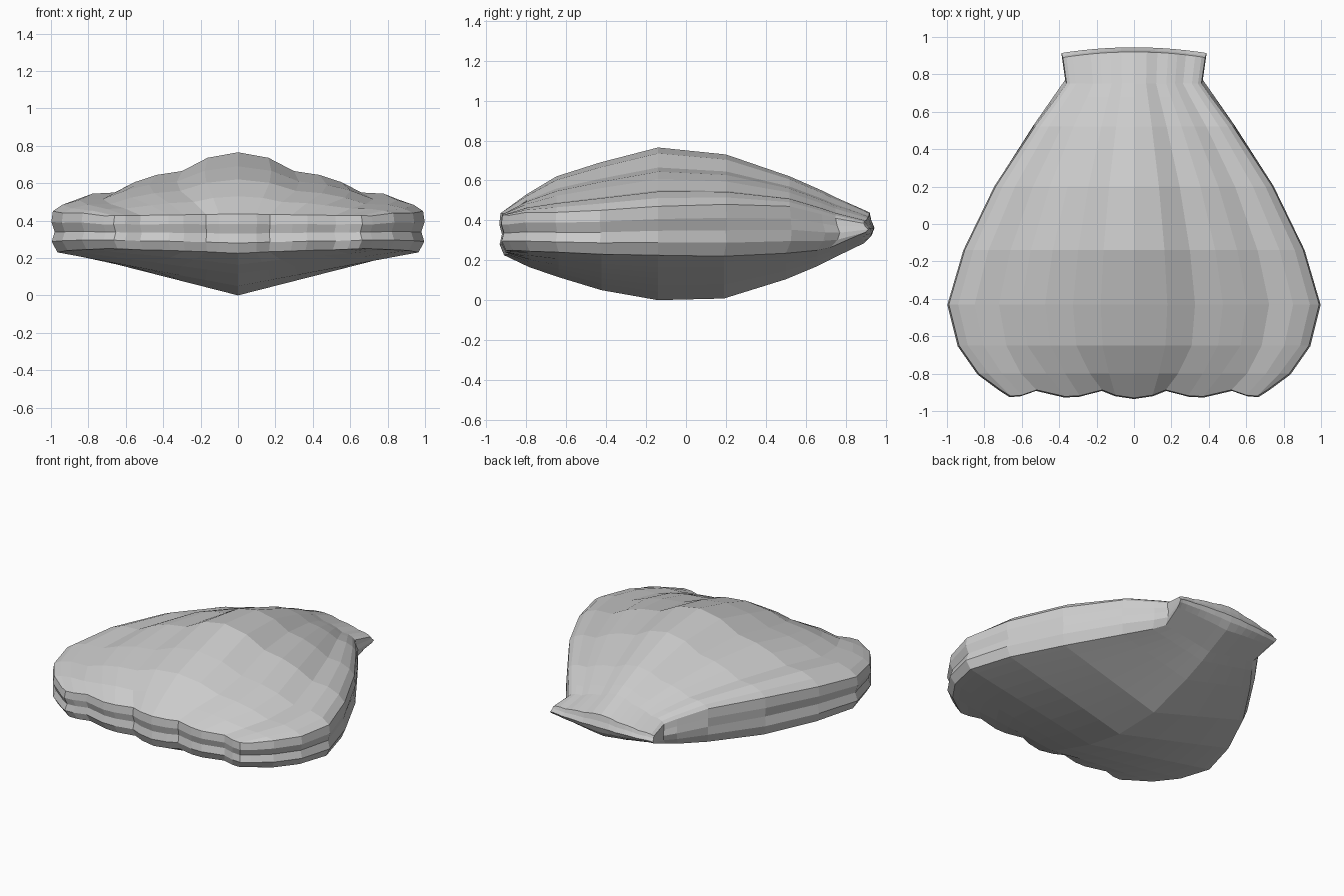
import bpy
import bmesh
from mathutils import Vector

cube = bpy.data.objects.get("Cube")
if cube:
    bpy.data.objects.remove(cube, do_unlink=True)

# Stations from front to hinge: y, half width, crown z, keel z, upper rim z, lower rim z
STATIONS = [
    (-0.90, 0.71, 0.435, 0.225, 0.425, 0.25),
    (-0.80, 0.83, 0.53, 0.165, 0.44, 0.245),
    (-0.65, 0.935, 0.62, 0.115, 0.44, 0.24),
    (-0.43, 0.99, 0.69, 0.05, 0.45, 0.23),
    (-0.14, 0.905, 0.765, 0.0, 0.47, 0.225),
    (0.20, 0.74, 0.73, 0.008, 0.48, 0.22),
    (0.52, 0.53, 0.62, 0.105, 0.47, 0.235),
    (0.68, 0.41, 0.55, 0.17, 0.43, 0.25),
    (0.75, 0.36, 0.515, 0.205, 0.41, 0.265),
    (0.92, 0.38, 0.44, 0.285, 0.385, 0.325),
]
# Ribs across half the shell: position, height share, scalloped lip x and y
RIBS = [
    (0, 1, 0, -0.93), (0.18, 0.9, 0.1, -0.915), (0.33, 0.66, 0.17, -0.887),
    (0.48, 0.59, 0.29, -0.918), (0.61, 0.46, 0.37, -0.922),
    (0.73, 0.27, 0.52, -0.887), (0.86, 0.25, 0.6, -0.915),
    (0.95, 0.14, 0.66, -0.92), (1, 0, 0.715, -0.885),
]
COLUMNS = [(-1, r) for r in reversed(RIBS[1:])] + [(1, r) for r in RIBS]
CENTRE = Vector((0, -0.2, 0))


def spread(p, factor):
    """Scale a point in plan about the middle of the shell."""
    d = p - CENTRE
    return CENTRE + Vector((d.x * factor, d.y * factor, d.z))


def shell_point(row, col, upper):
    y, width, crown, keel, rim_up, rim_low = STATIONS[row]
    side, (u, height, lip_x, lip_y) = COLUMNS[col]
    x = u * width
    if row == 0:
        x, y = lip_x, lip_y
    elif row == 1:
        x = (x + lip_x * width / RIBS[-1][2]) / 2
    elif row == len(STATIONS) - 1:
        y -= 0.03 * u ** 2
    if upper:
        return Vector((side * x, y, rim_up + (crown - rim_up) * height))
    z = rim_low + (keel - rim_low) * (1 - u)
    return spread(Vector((side * x, y, z)), 0.975)


def grid_shell(bm, upper):
    grid = [[bm.verts.new(shell_point(r, c, upper)) for c in range(len(COLUMNS))]
            for r in range(len(STATIONS))]
    for a, b in zip(grid, grid[1:]):
        for c in range(len(a) - 1):
            bm.faces.new((a[c], a[c + 1], b[c + 1], b[c]))
    return grid


def perimeter(grid):
    return (grid[0] + [row[-1] for row in grid[1:-1]]
            + grid[-1][::-1] + [row[0] for row in grid[-2:0:-1]])


bm = bmesh.new()
top_edge = perimeter(grid_shell(bm, True))
bottom_edge = perimeter(grid_shell(bm, False))

# Two rounded lips with a seam between them, fading out toward the hinge
loops = [top_edge]
for t, lip, hinge in ((0.26, 1.008, 1.008), (0.5, 0.99, 1.022), (0.74, 1.006, 1.01)):
    ring = []
    for a, b in zip(top_edge, bottom_edge):
        p = a.co.lerp(b.co, t)
        p.x, p.y = a.co.x, a.co.y
        fade = min(max((p.y - 0.1) / 0.6, 0), 1)
        ring.append(bm.verts.new(spread(p, lip + (hinge - lip) * fade)))
    loops.append(ring)
loops.append(bottom_edge)
for a, b in zip(loops, loops[1:]):
    for i in range(len(a)):
        bm.faces.new((a[i - 1], a[i], b[i], b[i - 1]))
bmesh.ops.recalc_face_normals(bm, faces=bm.faces)

mesh = bpy.data.meshes.new("clam_shell")
bm.to_mesh(mesh)
bm.free()
shell = bpy.data.objects.new("clam_shell", mesh)
bpy.context.collection.objects.link(shell)

# Plain grey shell
grey = bpy.data.materials.new("shell_grey")
grey.use_nodes = True
colour = (0.6, 0.6, 0.6, 1)
grey.diffuse_color = colour
grey.node_tree.nodes["Principled BSDF"].inputs["Base Color"].default_value = colour
mesh.materials.append(grey)
